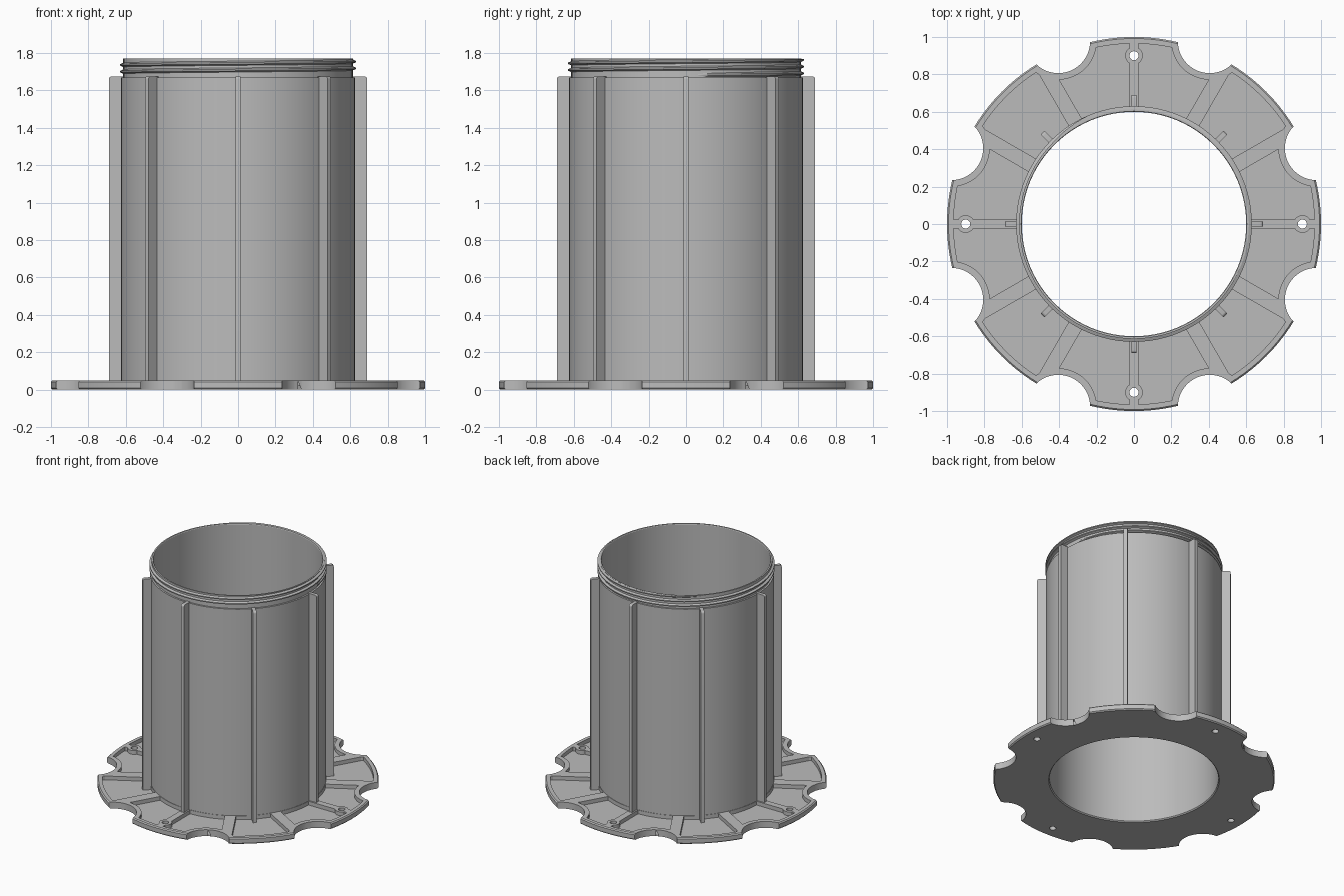
import bpy, bmesh, math
from mathutils import Matrix

if "Cube" in bpy.data.objects:
    bpy.data.objects.remove(bpy.data.objects["Cube"], do_unlink=True)

grey = bpy.data.materials.new("plain grey")
grey.use_nodes = True
grey.diffuse_color = (0.5, 0.5, 0.5, 1)
grey.node_tree.nodes["Principled BSDF"].inputs["Base Color"].default_value = (0.5, 0.5, 0.5, 1)

FLANGE_TOP, FLOOR = 0.05, 0.02
TUBE_TOP, NECK_TOP = 1.67, 1.77
EIGHTHS = [math.radians(45 * i) for i in range(8)]
NOTCHES = [(1.057, a + math.pi / 8) for a in EIGHTHS]
SCREWS = [(0.9, a) for a in EIGHTHS[::2]]


def finish(name, bm):
    bmesh.ops.recalc_face_normals(bm, faces=bm.faces[:])
    mesh = bpy.data.meshes.new(name)
    bm.to_mesh(mesh)
    bm.free()
    mesh.materials.append(grey)
    ob = bpy.data.objects.new(name, mesh)
    bpy.context.collection.objects.link(ob)
    return ob


def smooth(ob):
    bpy.ops.object.select_all(action="DESELECT")
    ob.select_set(True)
    bpy.context.view_layer.objects.active = ob
    bpy.ops.object.shade_smooth_by_angle(angle=math.radians(25))


def lathe(name, profile, steps=96):
    """Turn a closed (radius, height) profile about the z axis."""
    bm = bmesh.new()
    rings = []
    for i in range(steps):
        a = math.tau * i / steps
        rings.append([bm.verts.new((r * math.cos(a), r * math.sin(a), z)) for r, z in profile])
    n = len(profile)
    for i in range(steps):
        p, q = rings[i], rings[(i + 1) % steps]
        for j in range(n):
            k = (j + 1) % n
            bm.faces.new((p[j], q[j], q[k], p[k]))
    return finish(name, bm)


def cylinders(name, places, radius, low, high, steps=48):
    """Upright cylinders at (distance, angle) places."""
    bm = bmesh.new()
    for d, a in places:
        at = Matrix.Translation((d * math.cos(a), d * math.sin(a), (low + high) / 2))
        bmesh.ops.create_cone(bm, cap_ends=True, segments=steps, radius1=radius,
                              radius2=radius, depth=high - low, matrix=at)
    return finish(name, bm)


def bars(name, angles, inner, outer, width, low, high):
    """Radial boxes at the given angles."""
    bm = bmesh.new()
    for a in angles:
        at = (Matrix.Rotation(a, 4, "Z")
              @ Matrix.Translation(((inner + outer) / 2, 0, (low + high) / 2))
              @ Matrix.Diagonal((outer - inner, width, high - low, 1)))
        bmesh.ops.create_cube(bm, size=1, matrix=at)
    return finish(name, bm)


def cut(ob, cutter):
    """Subtract the cutter from the object, then discard the cutter."""
    cutter.hide_render = True
    mod = ob.modifiers.new("cut", "BOOLEAN")
    mod.operation, mod.solver, mod.object = "DIFFERENCE", "EXACT", cutter
    bpy.context.view_layer.objects.active = ob
    bpy.ops.object.modifier_apply(modifier=mod.name)
    bpy.data.objects.remove(cutter, do_unlink=True)


# Pocket shape: what is hollowed out of the flange between its ribs and rims
pocket = lathe("pocket_cutter", [(0.63, FLOOR), (0.965, FLOOR), (0.965, 0.1), (0.63, 0.1)])
cut(pocket, cylinders("notch_rims", NOTCHES, 0.205, -0.1, 0.2))
cut(pocket, cylinders("screw_bosses", SCREWS, 0.047, -0.11, 0.21, 32))
cut(pocket, bars("main_ribs", EIGHTHS[::2], 0.5, 1.1, 0.05, -0.12, 0.22))
side_angles = [math.radians(30 * i) for i in range(12) if i % 3]
cut(pocket, bars("side_ribs", side_angles, 0.5, 0.95, 0.08, -0.13, 0.23))

# Flange with chamfered rim, scalloped edge, pockets and screw holes
c = 0.008
flange = lathe("flange", [(0.61, 0), (1 - c, 0), (1, c), (1, FLANGE_TOP - c),
                          (1 - c, FLANGE_TOP), (0.61, FLANGE_TOP)], 128)
cut(flange, cylinders("notch_cutter", NOTCHES, 0.17, -0.1, 0.2))
cut(flange, pocket)
cut(flange, cylinders("screw_hole_cutter", SCREWS, 0.024, -0.1, 0.2, 24))
smooth(flange)

# Tube with stepped neck
tube = lathe("tube", [(0.607, 0), (0.627, 0), (0.627, TUBE_TOP), (0.614, TUBE_TOP),
                      (0.614, NECK_TOP), (0.603, NECK_TOP), (0.6, NECK_TOP - 0.005), (0.6, 0.008)])
smooth(tube)

# Screw thread wound around the neck
bm = bmesh.new()
turns, pitch, steps = 2.4, 0.036, 96
section = [(0.61, -0.013), (0.63, -0.004), (0.63, 0.004), (0.61, 0.013)]
total = int(turns * steps)
last = None
for i in range(total + 1):
    a = math.tau * i / steps
    fade = min(1, i / 8, (total - i) / 8)
    z0 = TUBE_TOP + 0.012 + pitch * i / steps
    ring = []
    for r, dz in section:
        r = 0.61 + (r - 0.61) * max(fade, 0.05)
        ring.append(bm.verts.new((r * math.cos(a), r * math.sin(a), min(z0 + dz, NECK_TOP))))
    if last:
        for j in range(4):
            k = (j + 1) % 4
            bm.faces.new((last[j], ring[j], ring[k], last[k]))
    else:
        bm.faces.new(ring)
    last = ring
bm.faces.new(last[::-1])
smooth(finish("neck_thread", bm))

# Upright stiffening fins with rounded top outer corners
for i, a in enumerate(EIGHTHS):
    bm = bmesh.new()
    outline = [(0.615, FLOOR), (0.69, FLOOR)]
    for s in range(5):
        t = math.radians(22.5 * s)
        outline.append((0.675 + 0.015 * math.cos(t), TUBE_TOP - 0.01 + 0.015 * math.sin(t)))
    outline.append((0.615, TUBE_TOP + 0.005))
    face = bm.faces.new([bm.verts.new((r, -0.0135, z)) for r, z in outline])
    new = bmesh.ops.extrude_face_region(bm, geom=[face])["geom"]
    bmesh.ops.translate(bm, vec=(0, 0.027, 0), verts=[v for v in new if isinstance(v, bmesh.types.BMVert)])
    bmesh.ops.rotate(bm, verts=bm.verts[:], cent=(0, 0, 0), matrix=Matrix.Rotation(a, 3, "Z"))
    smooth(finish(f"fin_{i + 1}", bm))
